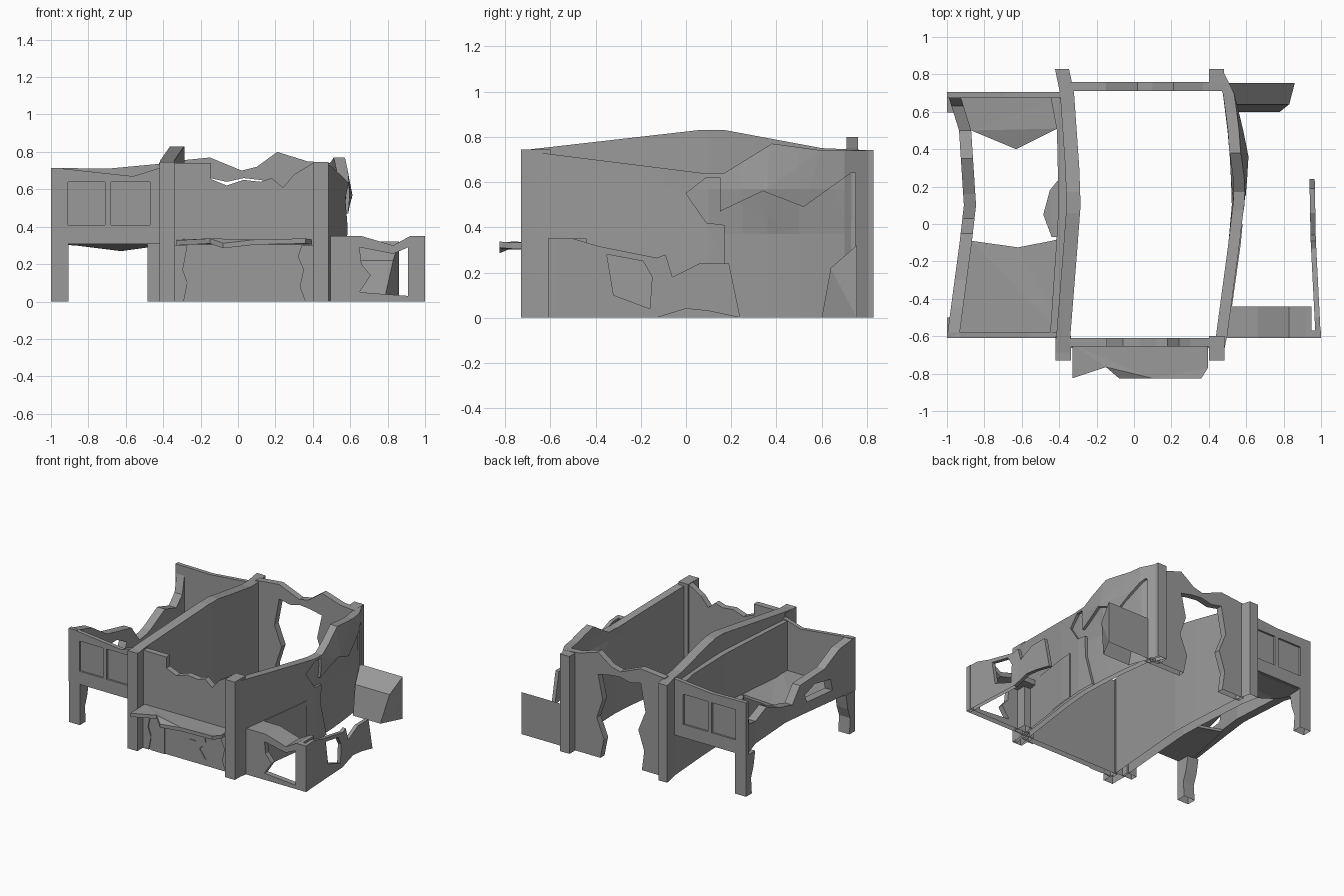
import bpy, bmesh
from mathutils import Vector

if "Cube" in bpy.data.objects:
    bpy.data.objects.remove(bpy.data.objects["Cube"])

stone = bpy.data.materials.new("grey_stone")
stone.diffuse_color = (0.32, 0.32, 0.32, 1)
stone.use_nodes = True
stone.node_tree.nodes["Principled BSDF"].inputs["Base Color"].default_value = stone.diffuse_color


def finish(bm, name):
    bmesh.ops.recalc_face_normals(bm, faces=bm.faces)
    # open undersides where parts meet the ground
    low = [f for f in bm.faces if all(abs(v.co.z) < 1e-4 for v in f.verts)]
    bmesh.ops.delete(bm, geom=low, context="FACES")
    me = bpy.data.meshes.new(name)
    bm.to_mesh(me)
    bm.free()
    me.materials.append(stone)
    ob = bpy.data.objects.new(name, me)
    bpy.context.collection.objects.link(ob)
    return ob


def interp(path, u):
    if u <= path[0][0]:
        return path[0][1]
    for (a, p), (b, q) in zip(path, path[1:]):
        if u <= b:
            return p + (q - p) * (u - a) / (b - a)
    return path[-1][1]


def wall(name, outline, path, t, along="y", holes=(), bulge=None, zcuts=()):
    """Upright wall: outline in (run, height), bent along a centre path."""
    if not isinstance(path, list):
        path = [(0, path)]
    bm = bmesh.new()
    for loop in (outline, *holes):
        vs = [bm.verts.new((u, 0, z)) for u, z in loop]
        for i, v in enumerate(vs):
            bm.edges.new((v, vs[(i + 1) % len(vs)]))
    bmesh.ops.triangle_fill(bm, edges=bm.edges[:], use_beauty=True, normal=(0, -1, 0))
    cuts = [((u, 0, 0), (1, 0, 0)) for u, _ in path[1:-1]] + [((0, 0, z), (0, 0, 1)) for z in zcuts]
    for co, no in cuts:
        bmesh.ops.bisect_plane(bm, geom=bm.verts[:] + bm.edges[:] + bm.faces[:],
                               plane_co=co, plane_no=no)
    r = bmesh.ops.extrude_face_region(bm, geom=bm.faces[:])
    far = {g for g in r["geom"] if isinstance(g, bmesh.types.BMVert)}
    for v in bm.verts:
        u, z = v.co.x, v.co.z
        c = interp(path, u) + (t / 2 if v in far else -t / 2)
        if bulge:
            c += bulge(u, z)
        v.co = Vector((c, u, z)) if along == "y" else Vector((u, c, z))
    return finish(bm, name)


def slab(name, pts, z0, z1):
    """Flat slab; points are (x, y) or (x, y, height shift)."""
    bm = bmesh.new()
    lo, hi = [[bm.verts.new((p[0], p[1], z + (p[2] if len(p) > 2 else 0))) for p in pts]
              for z in (z0, z1)]
    bm.faces.new(lo)
    bm.faces.new(hi)
    for i in range(len(pts)):
        j = (i + 1) % len(pts)
        bm.faces.new((lo[i], lo[j], hi[j], hi[i]))
    bm.normal_update()
    bmesh.ops.triangulate(bm, faces=bm.faces[:], ngon_method="EAR_CLIP")
    return finish(bm, name)


def rect(a, b, c, d):
    return [(a, c), (b, c), (b, d), (a, d)]


def box(name, x0, x1, y0, y1, z0, z1):
    return slab(name, rect(x0, x1, y0, y1), z0, z1)


# Main hall: bowed left wall
wall("hall_left_wall", [(-.73, 0), (.83, 0), (.83, .74), (.6, .75), (.17, .83),
                        (.06, .83), (-.73, .74)],
     [(-.73, -.38), (-.6, -.378), (-.1, -.338), (.1, -.323), (.3, -.33), (.7, -.358),
      (.83, -.385)], .075)
# Right wall: solid inner layer, and an outer layer whose facing has broken away
right = [(-.73, .44), (-.6, .468), (-.1, .535), (.1, .553), (.25, .548), (.36, .542),
         (.5, .53), (.7, .505), (.83, .44)]
top = [(.83, .74), (.6, .74), (.38, .77), (.17, .64), (.07, .64), (-.73, .74)]


def sag(u, z):
    return .04 * max(0, 1 - abs(u - .36) / .35) * max(0, 1 - abs(z - .57) / .2)


wall("hall_right_wall", [(-.73, 0), (.83, 0), *top], [(u, c - .01) for u, c in right], .04,
     bulge=sag, zcuts=(.37, .57))
wall("hall_right_facing", [(-.73, 0), (.24, 0), (.17, .25), (.17, .41), (.09, .42), (0, .55),
                           (.09, .62), (.15, .62), (.15, .47), (.34, .56), (.52, .49),
                           (.73, .64), (.75, .64), (.75, 0), (.83, 0), *top],
     [(u, c + .02) for u, c in right], .02, bulge=sag, zcuts=(.57,))
# Corner pillars
for x in (-.378, .443):
    box("front_pillar", x - .041, x + .041, -.73, -.6, 0, .745)
box("back_pillar", .402, .482, .74, .83, 0, .742)

# Back wall with a ragged opening
wall("hall_back_wall", [(-.35, 0), (-.16, 0), (-.18, .15), (-.13, .3), (-.19, .45), (-.15, .66),
                        (-.06, .64), (.03, .66), (.12, .65), (.21, .63), (.17, .45), (.22, .3),
                        (.16, .15), (.19, 0), (.5, 0), (.5, .74), (.37, .75), (.21, .80),
                        (.1, .72), (.02, .70), (-.15, .77), (-.35, .75)], .735, .05, "x")
# Front wall with a broken top
wall("hall_front_wall", [(-.36, 0), (.46, 0), (.46, .74), (.4, .74), (.3, .68), (.24, .61),
                         (.18, .66), (.12, .64), (.03, .65), (-.06, .62), (-.145, .655),
                         (-.145, .74), (-.36, .74)], -.632, .046, "x")
# Thin facing panels on the front wall
wall("shopfront_edge_left", [(-.34, 0), (-.29, 0), (-.27, .1), (-.295, .17), (-.27, .3),
                             (-.34, .3)], -.659, .009, "x")
wall("shopfront_edge_right", [(.36, 0), (.4, 0), (.4, .3), (.34, .3), (.32, .24), (.35, .17),
                              (.33, .08)], -.659, .009, "x")
wall("shopfront_door", rect(-.27, -.155, 0, .27), -.659, .007, "x")
wall("shopfront_patch", [(.04, .1), (.1, .12), (.13, .03), (.19, .05), (.14, .12), (.19, .18),
                         (.18, .24), (.12, .22), (.11, .17), (.05, .17)], -.659, .007, "x")
# Ragged canopy
slab("canopy", [(-.33, -.645), (-.33, -.825, -.005), (-.15, -.765, .005), (-.08, -.825, -.02),
                (.1, -.825), (.36, -.825, .005), (.395, -.77, .0), (.395, -.645)], .305, .332)

# Left annex: raised room with recessed windows front and back
win = [rect(-.91, -.71, .41, .64), rect(-.68, -.47, .41, .64)]
for side, y, s, crest in (("front", -.595, -1, [(-.40, .72), (-.56, .67), (-.93, .71)]),
                          ("back", .69, 1, [(-.38, .74), (-.7, .71)])):
    shape = [(-1, .31), (-.38, .31), *crest, (-1, .715)]
    wall("annex_%s_wall" % side, shape, y - s * .007, .016, "x")
    wall("annex_%s_facing" % side, shape, y + s * .008, .014, "x", holes=win)
# Annex wall lining along the hall
wall("annex_inner_wall", rect(-.6, .69, .31, .7),
     [(-.61, -.425), (-.1, -.39), (.1, -.378), (.5, -.387), (.7, -.425)], .05)
# Broken outer side wall
wall("annex_side_wall", [(-.61, .31), (.7, .31), (.7, .71), (.63, .52), (.5, .48), (.35, .53),
                         (.16, .45), (.03, .42), (-.05, .54), (-.3, .58), (-.45, .68),
                         (-.61, .715)],
     [(-.61, -.968), (-.1, -.9), (.1, -.877), (.5, -.903), (.7, -.965)], .065,
     holes=[[(-.38, .39), (-.12, .39), (-.1, .45), (-.2, .5), (-.36, .48)]])
# Annex floor, collapsed in the middle
slab("annex_floor_front", [(-.98, -.6), (-.37, -.6), (-.36, -.07), (-.44, -.09, -.005),
                           (-.62, -.125, -.035), (-.87, -.09, -.005)], .305, .325)
slab("annex_floor_back", [(-.98, .69), (-.38, .69), (-.37, .52), (-.41, .51),
                          (-.63, .40, -.035), (-.87, .5, -.005)], .305, .325)
slab("annex_floor_scrap", [(-.35, -.07), (-.44, -.07), (-.485, .05, -.02), (-.45, .18),
                           (-.41, .23), (-.35, .23)], .305, .325)
# Annex legs
for y, s in ((-.61, 1), (.705, -1)):
    wall("annex_leg", [(y, 0), (y + s * .07, 0), (y + s * .06, .12), (y + s * .09, .2),
                       (y + s * .11, .31), (y, .31)], -.953, .094)
box("annex_wall_post", -.483, -.40, -.60, -.55, 0, .31)

# Right porch
wall("porch_front", [(.47, 0), (1, 0), (1, .35), (.92, .35), (.83, .30), (.66, .35), (.47, .35)],
     -.59, .04, "x",
     holes=[[(.65, .29), (.66, .2), (.71, .14), (.65, .05), (.91, .03), (.91, .29), (.83, .255)]])
wall("porch_roof", [(.5, .31), (.66, .31), (.83, .265), (.92, .31), (.95, .31), (.95, .35),
                    (.92, .35), (.83, .30), (.66, .35), (.5, .35)], -.515, .15, "x")
wall("porch_side", [(-.61, 0), (-.13, 0), (0, .04), (.1, .03), (.24, 0), (.19, .24), (.06, .24),
                    (-.06, .18), (-.09, .28), (-.13, .265), (-.38, .315), (-.5, .35),
                    (-.61, .35)],
     [(-.61, .985), (-.08, .958), (.25, .952)], .028,
     holes=[[(-.35, .28), (-.19, .25), (-.15, .18), (-.16, .04), (-.32, .10)]])
box("porch_wall_post", .5, .57, -.6, -.5, 0, .35)
wall("porch_wall_panel", rect(-.5, 0, 0, .35),
     [(-.6, .497), (-.1, .567), (0, .576)], .009)

# Fallen masonry wedge behind the right wall
bm = bmesh.new()
prof = [(.755, 0), (.755, .32), (.64, .22), (.60, 0)]
a = [bm.verts.new((x, y, z)) for x, (y, z) in zip((.5, .5, .54, .55), prof)]
b = [bm.verts.new((x, y, z)) for x, (y, z) in zip((.86, .86, .83, .78), prof)]
bm.faces.new(a)
bm.faces.new(b)
for i in range(4):
    j = (i + 1) % 4
    bm.faces.new((a[i], a[j], b[j], b[i]))
bm.normal_update()
bmesh.ops.triangulate(bm, faces=bm.faces[:])
finish(bm, "fallen_wedge")
